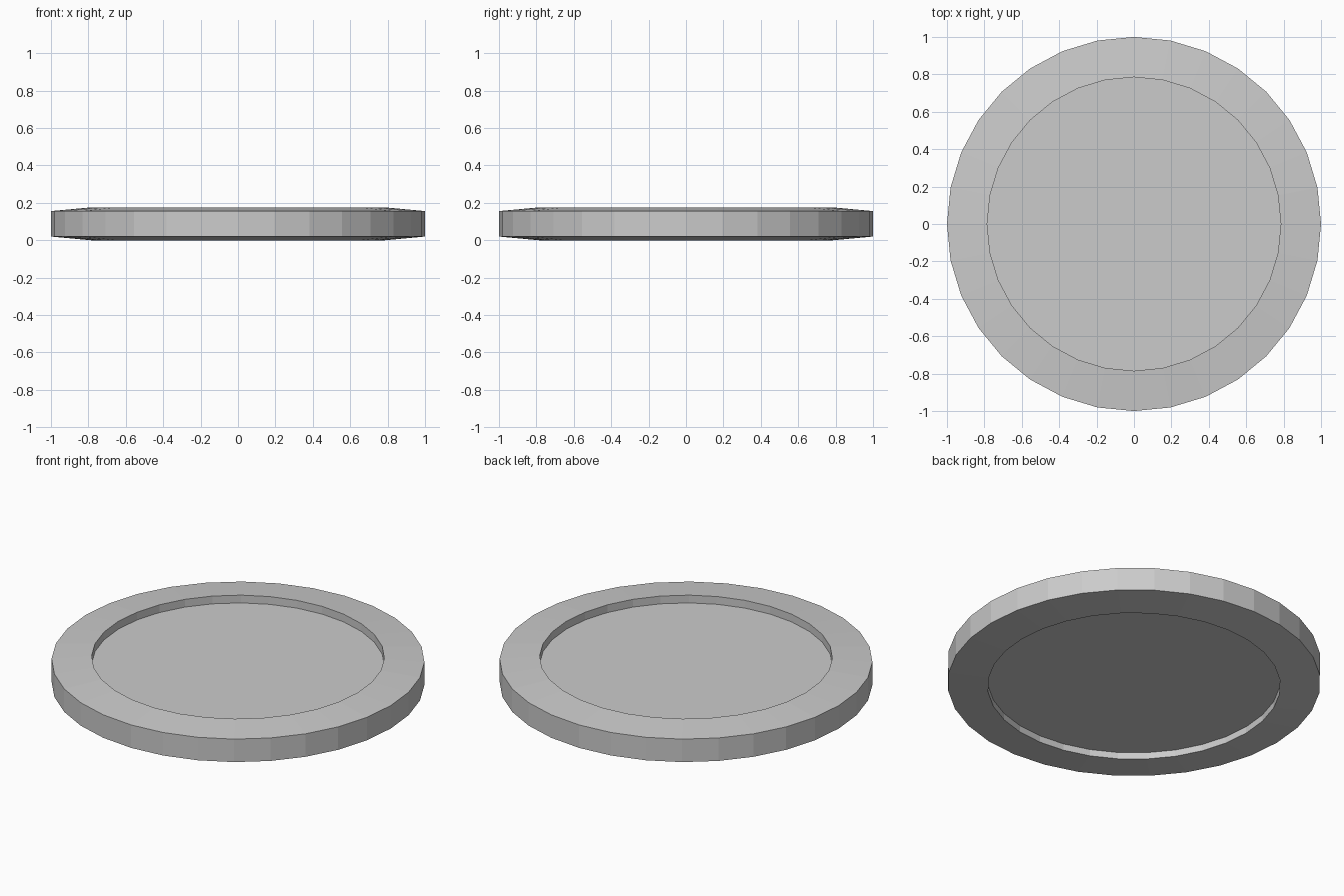
import bpy, bmesh
from math import cos, sin, tau

if "Cube" in bpy.data.objects:
    bpy.data.objects.remove(bpy.data.objects["Cube"])

SIDES = 32
# Profile (radius, z) from the lower recess floor, around the rim, to the upper recess floor
PROFILE = [(0.785, 0.039), (0.785, 0.0), (1.0, 0.02),
           (1.0, 0.156), (0.785, 0.176), (0.785, 0.13)]

bm = bmesh.new()
rings = [[bm.verts.new((r * cos(tau * i / SIDES), r * sin(tau * i / SIDES), z))
          for i in range(SIDES)] for r, z in PROFILE]

# Rim and recess walls
for low, high in zip(rings, rings[1:]):
    for i in range(SIDES):
        j = (i + 1) % SIDES
        bm.faces.new((low[i], low[j], high[j], high[i]))

# Recessed floors
bm.faces.new(rings[0][::-1])
bm.faces.new(rings[-1])
bmesh.ops.recalc_face_normals(bm, faces=bm.faces)

mesh = bpy.data.meshes.new("rimmed_disc")
bm.to_mesh(mesh)
bm.free()
bpy.context.collection.objects.link(bpy.data.objects.new("rimmed_disc", mesh))
